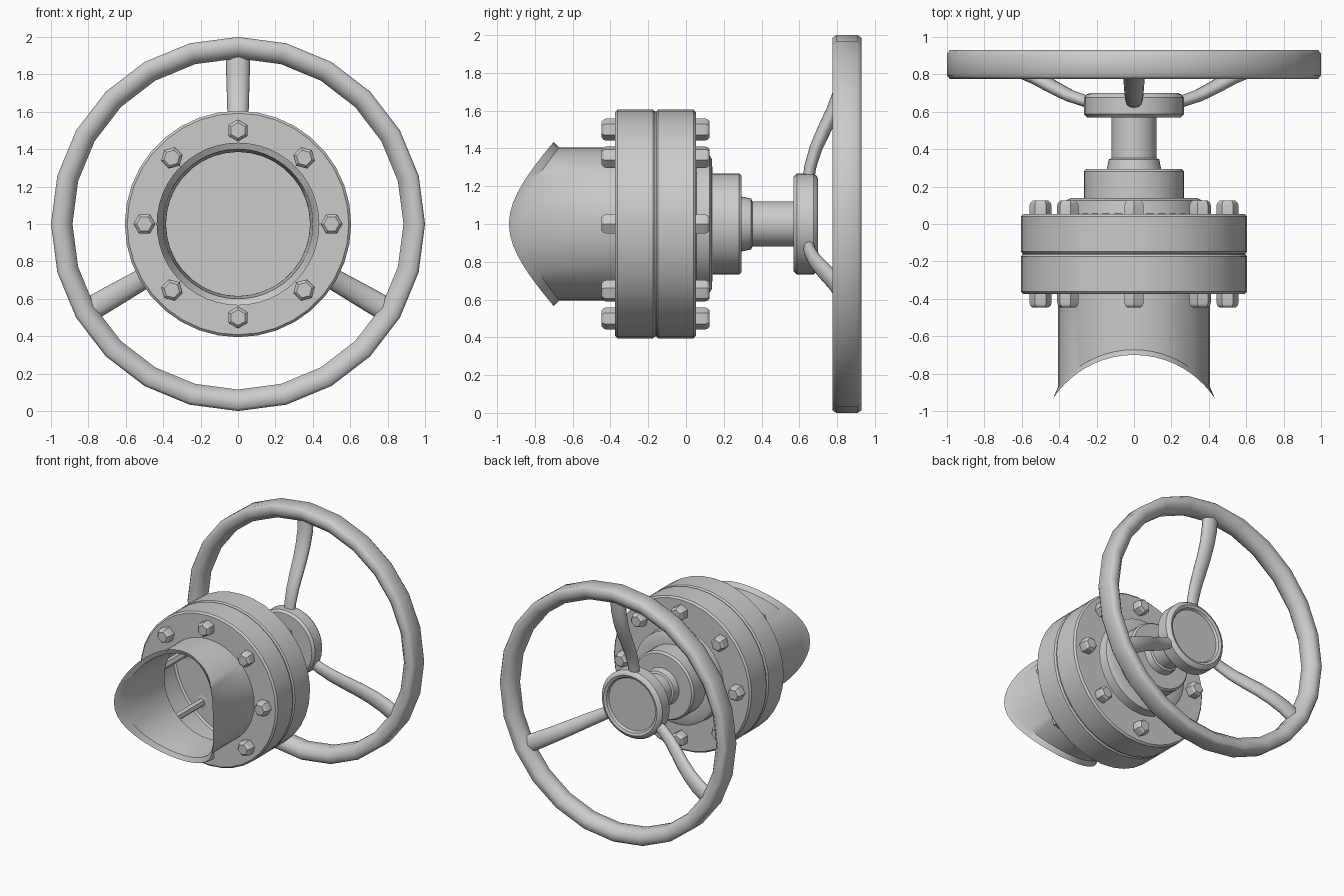
import bpy, bmesh, math
from math import sin, cos, pi, radians
from mathutils import Vector

if "Cube" in bpy.data.objects:
    bpy.data.objects.remove(bpy.data.objects["Cube"])

CZ = 1.0  # height of the shared axis, which runs along y


def finish(name, rings, closed=False, caps=False, angle=35):
    """Skin a list of vertex rings into one shaded object."""
    bm = bmesh.new()
    loops = [[bm.verts.new(p) for p in ring] for ring in rings]
    pairs = list(zip(loops, loops[1:]))
    if closed:
        pairs.append((loops[-1], loops[0]))
    for a, b in pairs:
        n = len(a)
        for i in range(n):
            j = (i + 1) % n
            bm.faces.new((a[i], a[j], b[j], b[i]))
    if caps:
        bm.faces.new(loops[0])
        bm.faces.new(loops[-1])
    bmesh.ops.remove_doubles(bm, verts=bm.verts, dist=1e-5)
    bmesh.ops.recalc_face_normals(bm, faces=bm.faces)
    me = bpy.data.meshes.new(name)
    bm.to_mesh(me)
    bm.free()
    ob = bpy.data.objects.new(name, me)
    bpy.context.collection.objects.link(ob)
    bpy.ops.object.select_all(action='DESELECT')
    ob.select_set(True)
    bpy.context.view_layer.objects.active = ob
    bpy.ops.object.shade_smooth_by_angle(angle=radians(angle))
    return ob


def circle(r, y, n, cx=0, cz=CZ, turn=0):
    """Ring around y; y may be a number or a function of x."""
    pts = []
    for i in range(n):
        a = turn + 2 * pi * i / n
        x = cx + r * cos(a)
        pts.append((x, y(x) if callable(y) else y, cz + r * sin(a)))
    return pts


def lathe(name, profile, n=32, **kw):
    return finish(name, [circle(r, y, n) for r, y in profile], **kw)


# pipe with a flared saddle-cut mouth
def saddle(off):
    return lambda x: -1.217 + math.sqrt(0.517 ** 2 - x * x) + off


N = 48
finish("saddle_pipe", [
    circle(0.385, -0.375, N), circle(0.385, -0.55, N),
    circle(0.40, saddle(0.015), N), circle(0.435, saddle(0), N),
    circle(0.405, saddle(0.028), N), circle(0.405, -0.375, N)])

# twin bolted flanges, bonnet and stem
lathe("flanged_body", [
    (0.385, -0.375), (0.592, -0.375), (0.605, -0.362), (0.605, -0.175),
    (0.595, -0.163), (0.595, -0.157), (0.605, -0.147), (0.605, 0.04),
    (0.592, 0.053), (0.37, 0.053), (0.365, 0.125), (0.34, 0.138),
    (0.268, 0.14), (0.268, 0.28), (0.255, 0.295), (0.145, 0.295),
    (0.135, 0.345), (0.12, 0.352), (0.12, 0.58)], n=36)
lathe("inner_disc", [(0.38, 0.05), (0.37, 0.055)], caps=True)

# bolts with chamfered hexagonal heads and a shank through the flanges
for k in range(8):
    a = k * pi / 4
    prof = [(0.042, -0.447), (0.055, -0.435), (0.059, -0.42), (0.059, -0.375),
            (0.03, -0.37), (0.03, 0.048), (0.059, 0.053), (0.059, 0.098),
            (0.055, 0.113), (0.042, 0.125)]
    finish(f"bolt_{k + 1}", [
        circle(r, y, 6, 0.5 * cos(a), CZ + 0.5 * sin(a), a)
        for r, y in prof], caps=True, angle=20)

# handwheel hub with a recessed back
lathe("wheel_hub", [
    (0.12, 0.57), (0.25, 0.57), (0.267, 0.587), (0.267, 0.675),
    (0.255, 0.692), (0.235, 0.70), (0.215, 0.692), (0.205, 0.675)],
    caps=True)

# handwheel rim
lathe("wheel_rim", [
    (1.0, 0.795), (1.0, 0.91), (0.985, 0.93), (0.93, 0.93), (0.885, 0.885),
    (0.885, 0.82), (0.93, 0.775), (0.985, 0.775)], n=24, closed=True, angle=60)

# three S-curved spokes: radius, y, half width, half thickness
path = [(0.20, 0.645, 0.042, 0.030), (0.30, 0.657, 0.046, 0.032),
        (0.40, 0.687, 0.050, 0.034), (0.50, 0.732, 0.054, 0.037),
        (0.60, 0.780, 0.057, 0.038), (0.70, 0.818, 0.060, 0.039),
        (0.80, 0.843, 0.063, 0.040), (0.92, 0.853, 0.065, 0.040)]
for k in range(3):
    a = pi / 2 + k * 2 * pi / 3
    out, side = Vector((cos(a), 0, sin(a))), Vector((-sin(a), 0, cos(a)))
    rings = []
    for i, (r, y, w, t) in enumerate(path):
        p, q = path[max(i - 1, 0)], path[min(i + 1, len(path) - 1)]
        d = Vector((q[0] - p[0], q[1] - p[1])).normalized()
        up = out * -d.y + Vector((0, d.x, 0))
        c = out * r + Vector((0, y, CZ))
        rings.append([c + side * w * cos(s * pi / 6) + up * t * sin(s * pi / 6)
                      for s in range(12)])
    finish(f"wheel_spoke_{k + 1}", rings, caps=True, angle=50)
